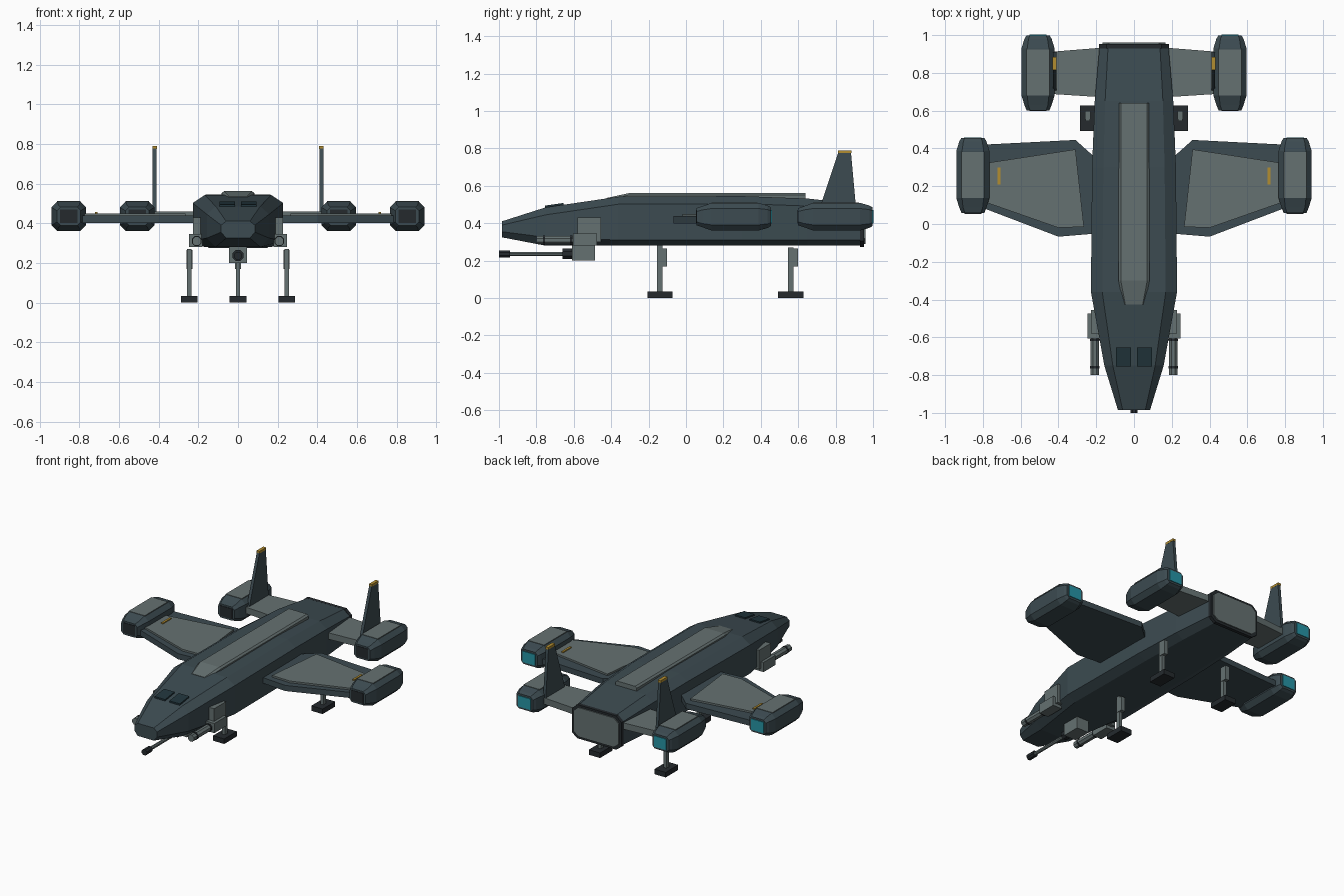
import bpy, bmesh, math
from mathutils import Vector

if "Cube" in bpy.data.objects:
    bpy.data.objects.remove(bpy.data.objects["Cube"])


def material(name, r, g, b):
    m = bpy.data.materials.new(name)
    m.diffuse_color = (r, g, b, 1)
    m.use_nodes = True
    m.node_tree.nodes["Principled BSDF"].inputs["Base Color"].default_value = m.diffuse_color
    return m


HULL = material("hull", 0.045, 0.07, 0.082)
PANEL = material("panel", 0.13, 0.165, 0.165)
DARK = material("dark", 0.018, 0.023, 0.027)
GLASS = material("glass", 0.015, 0.035, 0.045)
GLOW = material("glow", 0.02, 0.3, 0.38)
AMBER = material("amber", 0.45, 0.27, 0.03)


def loft(name, rings, mat):
    """Skin a row of equal-length point rings and cap both ends."""
    bm = bmesh.new()
    vs = [[bm.verts.new(p) for p in ring] for ring in rings]
    n = len(vs[0])
    for a, b in zip(vs, vs[1:]):
        for i in range(n):
            j = (i + 1) % n
            bm.faces.new((a[i], a[j], b[j], b[i]))
    bm.faces.new(vs[0])
    bm.faces.new(vs[-1])
    bmesh.ops.recalc_face_normals(bm, faces=bm.faces)
    me = bpy.data.meshes.new(name)
    bm.to_mesh(me)
    bm.free()
    me.materials.append(mat)
    ob = bpy.data.objects.new(name, me)
    bpy.context.collection.objects.link(ob)
    return ob


def box(name, x, y, z, mat):
    """Box from (low, high) ranges."""
    return loft(name, [[(x[0], y[0], h), (x[1], y[0], h), (x[1], y[1], h), (x[0], y[1], h)]
                       for h in z], mat)


def plate(name, outline, z0, z1, mat, side=1):
    """Flat plan-view outline with thickness."""
    return loft(name, [[(side * x, y, z) for x, y in outline] for z in (z0, z1)], mat)


def tube(name, x, z, r, y0, y1, mat, n=8):
    """Faceted cylinder along y."""
    ring = [(x + r * math.cos(2 * math.pi * (i + .5) / n), z + r * math.sin(2 * math.pi * (i + .5) / n))
            for i in range(n)]
    return loft(name, [[(px, y, pz) for px, pz in ring] for y in (y0, y1)], mat)


def octagon(cx, y, w, zb, zt, cx_cut, cb, ct):
    """Chamfered rectangle facing y."""
    i = w - cx_cut
    return [(cx + a, y, z) for a, z in
            ((-i, zb), (i, zb), (w, zb + cb), (w, zt - ct), (i, zt), (-i, zt), (-w, zt - ct), (-w, zb + cb))]


def mirrored(x, s):
    return sorted((s * x[0], s * x[1]))


# Fuselage
loft("fuselage", [octagon(0, *sec) for sec in (
    (-0.985, 0.085, 0.325, 0.41, 0.025, 0.03, 0.02),
    (-0.75, 0.157, 0.28, 0.485, 0.045, 0.045, 0.04),
    (-0.36, 0.228, 0.28, 0.542, 0.06, 0.03, 0.04),
    (0.30, 0.222, 0.28, 0.545, 0.06, 0.03, 0.04),
    (0.65, 0.208, 0.28, 0.532, 0.055, 0.03, 0.04),
    (0.945, 0.182, 0.28, 0.50, 0.045, 0.03, 0.035))], HULL)
loft("rear_rim", [octagon(0, y, 0.185, 0.274, 0.502, 0.04, 0.03, 0.035) for y in (0.93, 0.953)], DARK)
loft("rear_plate", [octagon(0, y, 0.168, 0.29, 0.487, 0.035, 0.028, 0.03) for y in (0.94, 0.96)], PANEL)

# Raised spine with sloped front
loft("spine_plate", [[(-w, y, 0.50), (w, y, 0.50), (w, y, zt - 0.01), (w - .012, y, zt), (-w + .012, y, zt), (-w, y, zt - 0.01)]
                     for y, w, zt in ((-0.425, 0.058, 0.535), (-0.30, 0.082, 0.562), (0.64, 0.08, 0.562))], PANEL)


def pod(name, cx, cy, cz=0.435):
    """Engine pod with top panel and exhaust."""
    secs = ((-0.2, 0.06, 0.046, 0.018), (-0.17, 0.072, 0.056, 0.02), (-0.12, 0.0875, 0.074, 0.03),
            (0.13, 0.0875, 0.074, 0.03), (0.18, 0.072, 0.06, 0.022), (0.197, 0.062, 0.05, 0.018))
    loft(name, [octagon(cx, cy + d, w, cz - h, cz + h, c, c, c) for d, w, h, c in secs], HULL)
    box(name + "_panel", (cx - 0.06, cx + 0.06), (cy - 0.12, cy + 0.125), (cz + 0.06, cz + 0.077), PANEL)
    box(name + "_intake", (cx - 0.045, cx + 0.045), (cy - 0.203, cy - 0.19), (cz - 0.035, cz + 0.035), DARK)
    box(name + "_exhaust", (cx - 0.046, cx + 0.046), (cy + 0.18, cy + 0.202), (cz - 0.037, cz + 0.037), GLOW)


for s, tag in ((-1, "left"), (1, "right")):
    # Main wing with raised panel and marker
    plate(tag + "_wing", [(0.15, 0.36), (0.215, 0.36), (0.31, 0.445), (0.80, 0.42), (0.80, 0.085),
                          (0.40, -0.067), (0.22, -0.052), (0.15, -0.05)], 0.40, 0.438, HULL, s)
    plate(tag + "_wing_panel", [(0.31, 0.395), (0.80, 0.32), (0.80, 0.12), (0.40, -0.02), (0.265, -0.015)],
          0.43, 0.45, PANEL, s)
    box(tag + "_wing_marker", mirrored((0.708, 0.722), s), (0.21, 0.30), (0.44, 0.457), AMBER)
    pod(tag + "_wing_engine", s * 0.853, 0.257)

    # Tail stub, engine and fin
    plate(tag + "_tail_stub", [(0.15, 0.935), (0.46, 0.91), (0.46, 0.69), (0.15, 0.67)], 0.415, 0.458, PANEL, s)
    pod(tag + "_tail_engine", s * 0.508, 0.80)
    loft(tag + "_fin", [[(s * 0.42 + t, y, z) for y, z in
                         ((0.705, 0.45), (0.815, 0.78), (0.882, 0.78), (0.912, 0.45))] for t in (-0.01, 0.01)], HULL)
    box(tag + "_fin_tip", mirrored((0.409, 0.431), s), (0.814, 0.885), (0.775, 0.79), AMBER)

    # Cockpit window lying on the nose slope
    loft(tag + "_window", [[(s * x, y, 0.487 + 0.14 * (y + 0.75) + dz) for x, y in
                            ((0.016, -0.755), (0.094, -0.755), (0.094, -0.655), (0.016, -0.655))]
                           for dz in (-0.02, 0.008)], GLASS)

    # Cheek gun
    box(tag + "_gun_bracket", mirrored((0.18, 0.228), s), (-0.58, -0.455), (0.30, 0.43), PANEL)
    box(tag + "_gun_mount", mirrored((0.18, 0.247), s), (-0.605, -0.475), (0.28, 0.345), PANEL)
    tube(tag + "_gun_barrel", s * 0.208, 0.31, 0.024, -0.80, -0.59, PANEL)
    for y in (-0.765, -0.62):
        tube(tag + "_gun_band", s * 0.208, 0.31, 0.027, y, y + 0.012, DARK)

# Chin turret
box("turret_base", (-0.046, 0.046), (-0.61, -0.487), (0.20, 0.29), PANEL)
tube("turret_collar", 0, 0.237, 0.03, -0.66, -0.60, DARK)
tube("turret_barrel", 0, 0.235, 0.012, -0.95, -0.62, PANEL)
tube("turret_muzzle", 0, 0.235, 0.021, -1.0, -0.94, DARK)

# Landing gear
for x, y, tag in ((0, -0.14, "front"), (-0.245, 0.56, "left"), (0.245, 0.56, "right")):
    box(tag + "_foot", (x - 0.042, x + 0.042), (y - 0.067, y + 0.067), (0, 0.034), DARK)
    box(tag + "_leg", (x - 0.011, x + 0.011), (y - 0.015, y + 0.014), (0.03, 0.285 if x == 0 else 0.27), PANEL)
    box(tag + "_leg_sleeve", (x - 0.015, x + 0.015), (y - 0.003, y + 0.038), (0.168, 0.265), PANEL)
